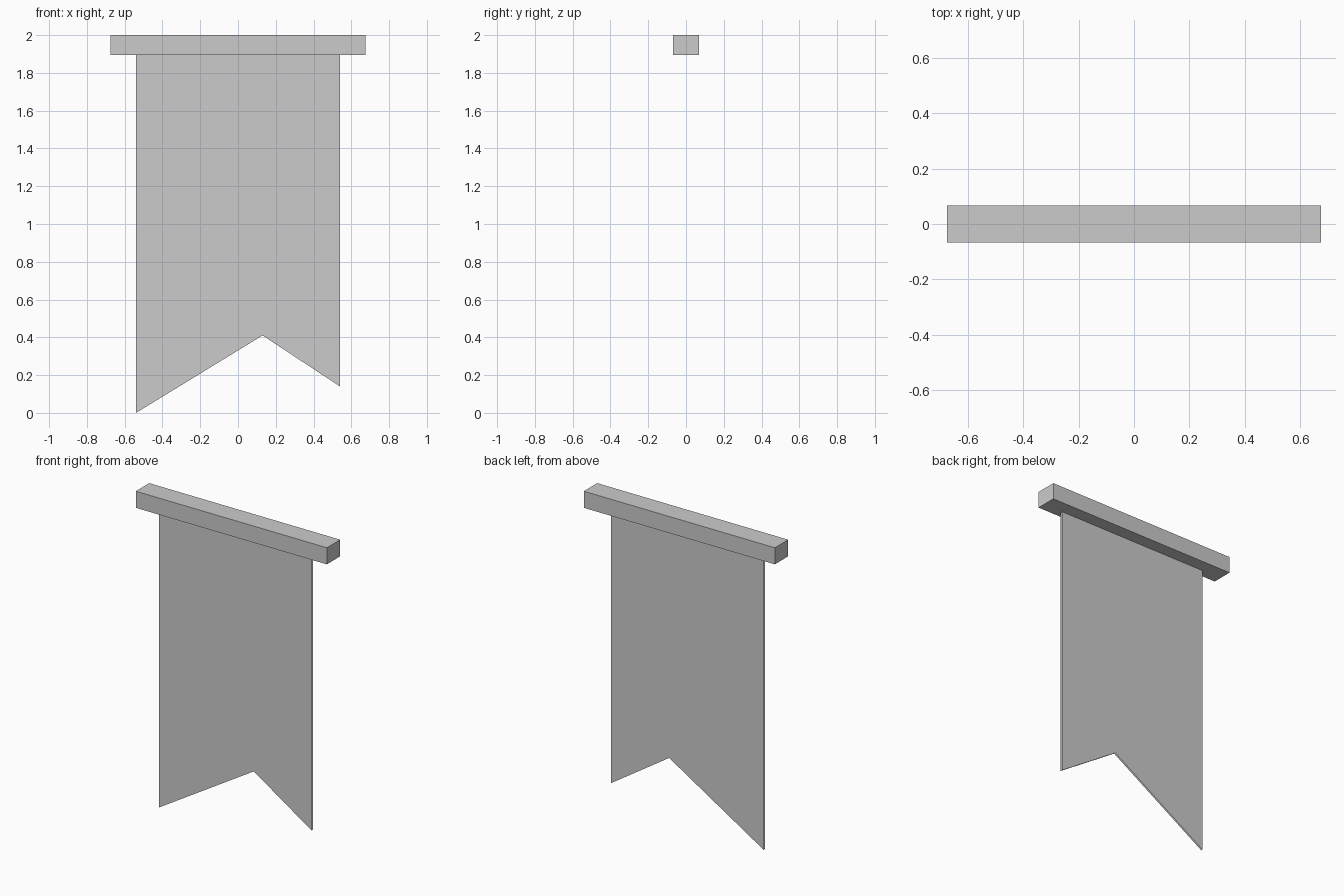
import bpy, bmesh

if "Cube" in bpy.data.objects:
    bpy.data.objects.remove(bpy.data.objects["Cube"])

grey = bpy.data.materials.new("plain grey")
grey.diffuse_color = (0.6, 0.6, 0.6, 1)
grey.use_nodes = True
grey.node_tree.nodes["Principled BSDF"].inputs["Base Color"].default_value = grey.diffuse_color


def add_object(name, bm):
    mesh = bpy.data.meshes.new(name)
    bm.to_mesh(mesh)
    bm.free()
    mesh.materials.append(grey)
    obj = bpy.data.objects.new(name, mesh)
    bpy.context.collection.objects.link(obj)
    return obj


# Square hanging bar
bm = bmesh.new()
bmesh.ops.create_cube(bm, size=1)
bmesh.ops.scale(bm, vec=(1.35, 0.135, 0.106), verts=bm.verts)
bmesh.ops.translate(bm, vec=(0, 0, 1.947), verts=bm.verts)
add_object("hanging_bar", bm)

# Swallow-tailed cloth: front and back sheets with open edges
outline = [(-0.54, 1.895), (-0.54, 0.0), (0.13, 0.41), (0.54, 0.14), (0.54, 1.895)]
bm = bmesh.new()
for y, points in ((-0.026, outline), (-0.016, outline[::-1])):
    bm.faces.new([bm.verts.new((x, y, z)) for x, z in points])
add_object("banner_cloth", bm)
